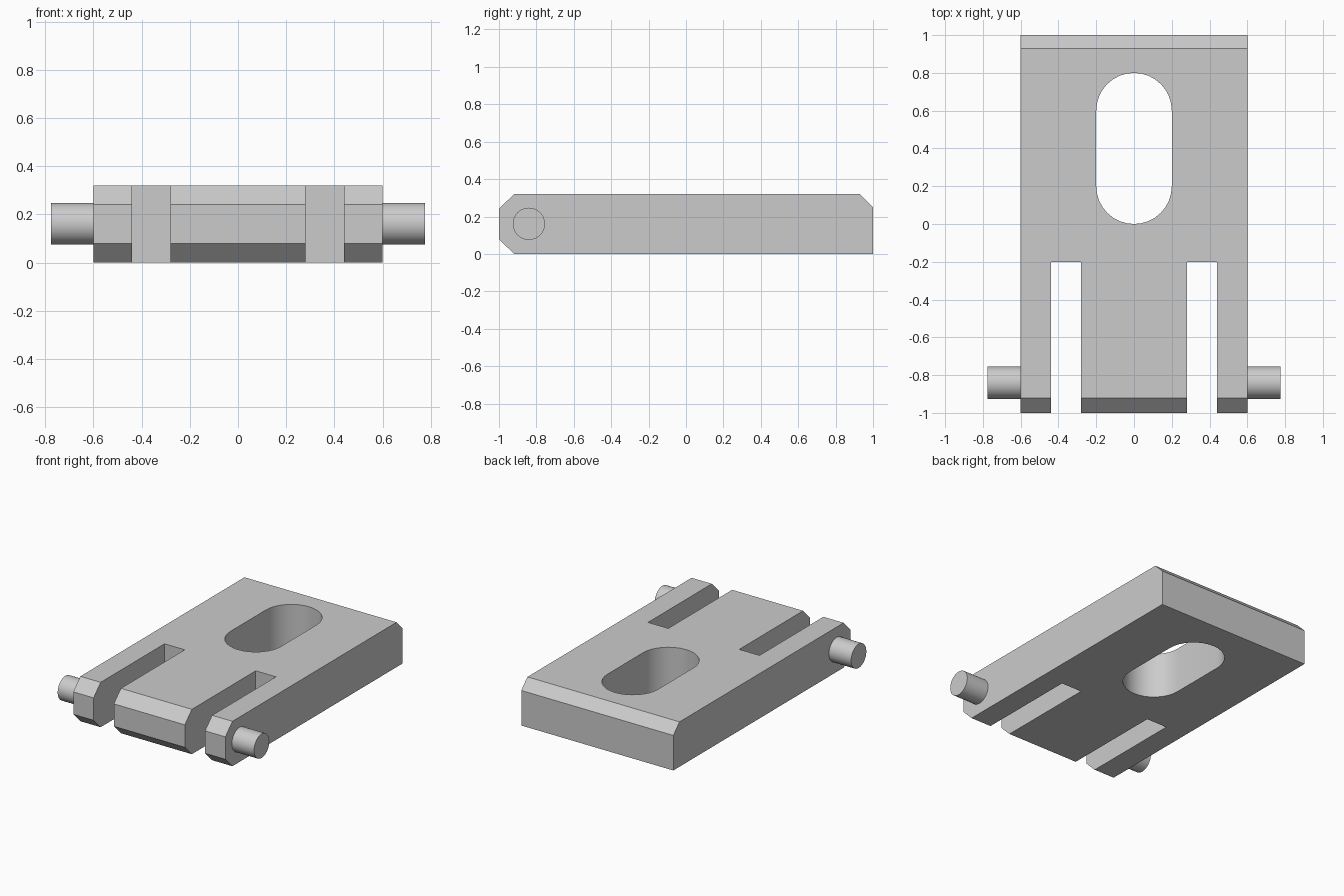
import bpy, bmesh, math
from mathutils import Vector

if "Cube" in bpy.data.objects:
    bpy.data.objects.remove(bpy.data.objects["Cube"])

grey = bpy.data.materials.new("plain grey")
grey.diffuse_color = (0.6, 0.6, 0.6, 1)
grey.use_nodes = True
grey.node_tree.nodes["Principled BSDF"].inputs["Base Color"].default_value = grey.diffuse_color


def prism(name, points, direction):
    """Closed solid: a planar outline extruded along a direction."""
    bm = bmesh.new()
    face = bm.faces.new([bm.verts.new(p) for p in points])
    ext = bmesh.ops.extrude_face_region(bm, geom=[face])
    moved = [v for v in ext["geom"] if isinstance(v, bmesh.types.BMVert)]
    bmesh.ops.translate(bm, verts=moved, vec=Vector(direction))
    bmesh.ops.recalc_face_normals(bm, faces=bm.faces)
    mesh = bpy.data.meshes.new(name)
    bm.to_mesh(mesh)
    bm.free()
    mesh.materials.append(grey)
    obj = bpy.data.objects.new(name, mesh)
    bpy.context.collection.objects.link(obj)
    return obj


def smooth(obj):
    bpy.ops.object.select_all(action="DESELECT")
    obj.select_set(True)
    bpy.context.view_layer.objects.active = obj
    bpy.ops.object.shade_smooth_by_angle(angle=math.radians(30))


# Plate: chamfered side profile swept across the width
profile = [(-1, 0.08), (-0.92, 0), (1, 0), (1, 0.25),
           (0.93, 0.32), (-0.92, 0.32), (-1, 0.24)]
plate = prism("plate", [(-0.6, y, z) for y, z in profile], (1.2, 0, 0))

# Cutters: rounded window and two front slots
window = []
for i in range(34):
    a = math.pi * (i if i < 17 else i - 1) / 16
    window.append((0.2 * math.cos(a), (0.6 if i < 17 else 0.2) + 0.2 * math.sin(a), -0.1))
cutters = [prism("window_cutter", window, (0, 0, 0.6))]
for s in (-1, 1):
    slot = [(s * 0.28, -1.1, -0.1), (s * 0.44, -1.1, -0.1),
            (s * 0.44, -0.2, -0.1), (s * 0.28, -0.2, -0.1)]
    cutters.append(prism("slot_cutter", slot, (0, 0, 0.6)))

bpy.context.view_layer.objects.active = plate
for c in cutters:
    mod = plate.modifiers.new("cut", "BOOLEAN")
    mod.operation = "DIFFERENCE"
    mod.solver = "EXACT"
    mod.object = c
    bpy.ops.object.modifier_apply(modifier=mod.name)
    bpy.data.objects.remove(c)
smooth(plate)

# Hinge pins on the outer sides
for side, s in (("left", -1), ("right", 1)):
    ring = [(s * 0.6, -0.84 + 0.086 * math.cos(k * math.tau / 32),
             0.161 + 0.086 * math.sin(k * math.tau / 32)) for k in range(32)]
    smooth(prism(side + "_pin", ring, (s * 0.175, 0, 0)))
